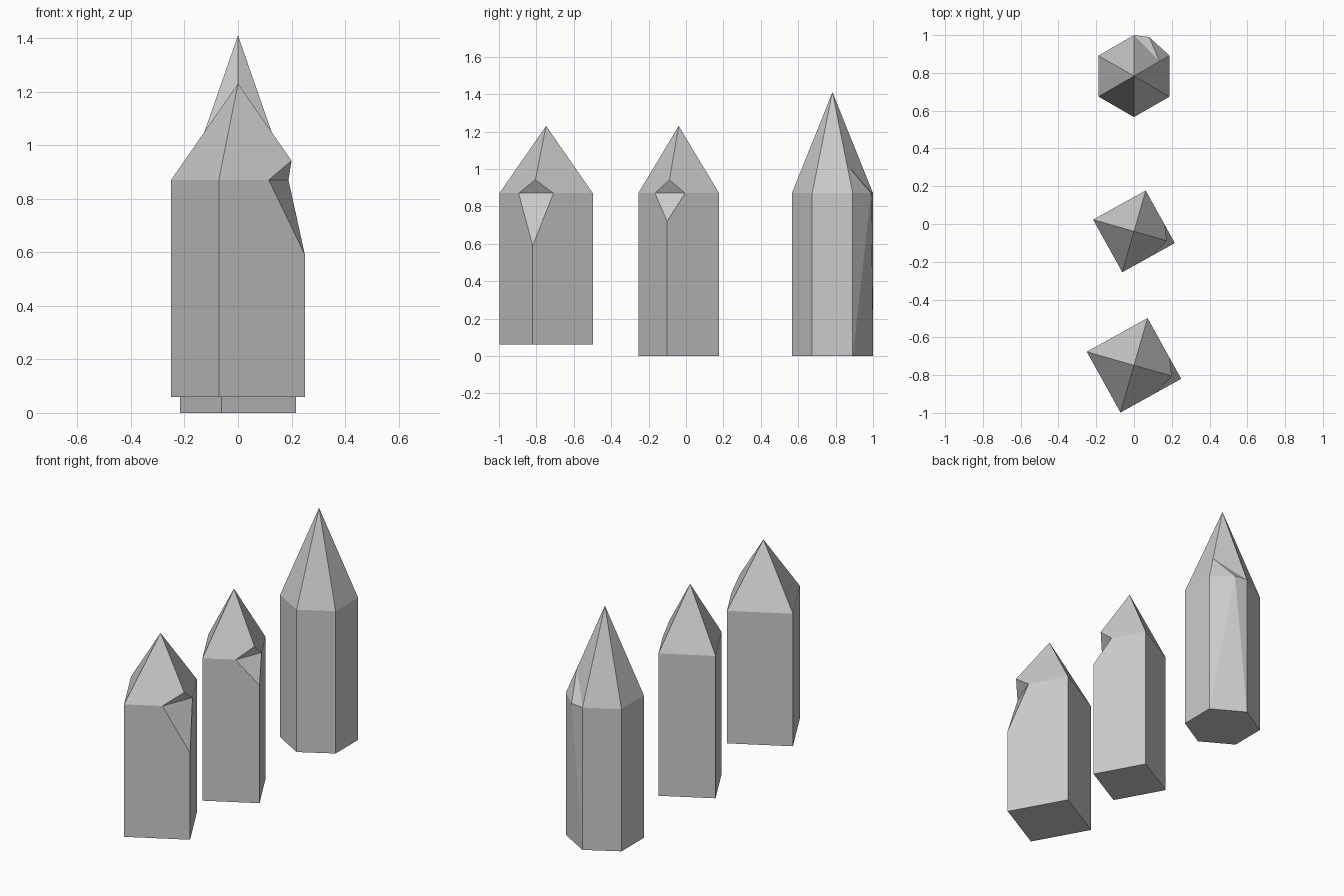
import bpy, bmesh
from math import cos, sin, radians
from mathutils import Vector

if "Cube" in bpy.data.objects:
    bpy.data.objects.remove(bpy.data.objects["Cube"])

EAVE = 0.87


def make_object(name, faces):
    """Turn polygons given as lists of points into one welded mesh."""
    bm = bmesh.new()
    for pts in faces:
        bm.faces.new([bm.verts.new(p) for p in pts])
    bmesh.ops.remove_doubles(bm, verts=bm.verts, dist=0.0005)
    bmesh.ops.recalc_face_normals(bm, faces=bm.faces)
    mesh = bpy.data.meshes.new(name)
    bm.to_mesh(mesh)
    bm.free()
    obj = bpy.data.objects.new(name, mesh)
    bpy.context.collection.objects.link(obj)


def rings(y, radius, sides, start, base):
    """Bottom and eave corner points of a prism, counter-clockwise."""
    pts = [(radius * cos(radians(start + 360 * i / sides)),
            y + radius * sin(radians(start + 360 * i / sides))) for i in range(sides)]
    return [Vector((*p, base)) for p in pts], [Vector((*p, EAVE)) for p in pts]


def notched_stake(name, y, radius, base, notch_z):
    """Square stake with a pyramid tip and a chopped corner (corner 0)."""
    low, top = rings(y, radius, 4, -16, base)
    apex = Vector((0, y, 1.23))
    up = top[0].lerp(apex, 0.2)             # notch on the tip ridge
    front = top[0].lerp(top[3], 0.42)       # notch on the two eaves
    back = top[0].lerp(top[1], 0.345)
    down = Vector((top[0].x, top[0].y, notch_z))
    faces = [low]
    for i in (1, 2):                        # untouched sides and tip faces
        faces += [[low[i], low[i + 1], top[i + 1], top[i]],
                  [top[i], top[i + 1], apex]]
    faces += [[low[0], low[1], top[1], back, down],
              [low[3], low[0], down, front, top[3]],
              [back, top[1], apex, up],
              [top[3], front, up, apex],
              [up, front, back], [front, down, back]]
    make_object(name, faces)


def hex_stake(name, y, radius):
    """Six-sided stake with a tall tip and a bulge on one back side."""
    low, top = rings(y, radius, 6, 30, 0)
    apex = Vector((0, y, 1.41))
    ridge = top[0].lerp(apex, 0.28)
    bulge = Vector((0.08, 0.99, EAVE))
    faces = [low]
    for i in range(1, 6):
        j = (i + 1) % 6
        faces.append([low[i], low[j], top[j], top[i]])
        # the last tip face also carries the bulge's ridge point
        faces.append([top[i], top[j]] + ([ridge] if j == 0 else []) + [apex])
    faces += [[apex, ridge, top[1]], [ridge, bulge, top[1]], [ridge, top[0], bulge],
              [low[0], bulge, top[0]], [low[0], low[1], bulge], [low[1], top[1], bulge]]
    make_object(name, faces)


notched_stake("front_stake", -0.748, 0.26, 0.06, 0.59)
notched_stake("middle_stake", -0.039, 0.225, 0.0, 0.72)
hex_stake("back_stake", 0.783, 0.217)
